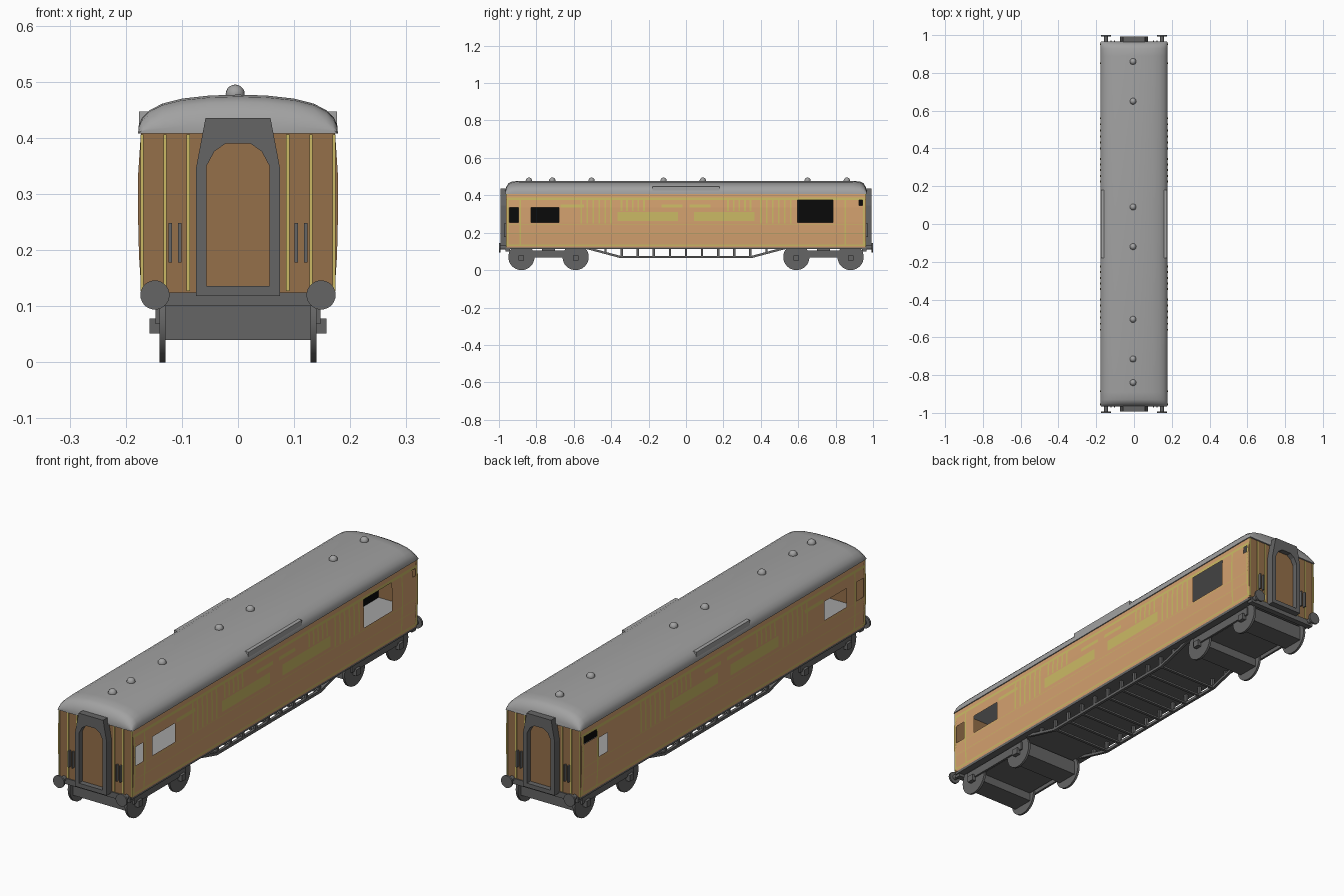
import bpy, bmesh, math
from mathutils import Matrix, Vector

if "Cube" in bpy.data.objects:
    bpy.data.objects.remove(bpy.data.objects["Cube"])


def mat(name, r, g, b):
    m = bpy.data.materials.new(name)
    m.diffuse_color = (r, g, b, 1)
    m.use_nodes = True
    m.node_tree.nodes["Principled BSDF"].inputs["Base Color"].default_value = m.diffuse_color
    return m


TAN = mat("side_tan", .66, .36, .16)
BROWN = mat("end_brown", .30, .16, .068)
YELLOW = mat("trim_yellow", .60, .49, .13)
DARK = mat("dark_grey", .13, .13, .13)
ROOF = mat("roof_grey", .36, .36, .36)
BLACK = mat("interior_black", .003, .003, .003)


def finish(name, bm, m, normals=True, smooth=False):
    if normals:
        bmesh.ops.recalc_face_normals(bm, faces=bm.faces[:])
    me = bpy.data.meshes.new(name)
    bm.to_mesh(me)
    bm.free()
    me.materials.append(m)
    ob = bpy.data.objects.new(name, me)
    bpy.context.collection.objects.link(ob)
    if smooth:
        bpy.context.view_layer.objects.active = ob
        ob.select_set(True)
        bpy.ops.object.shade_smooth_by_angle(angle=math.radians(35))
        ob.select_set(False)
    return ob


def box(bm, x0, x1, y0, y1, z0, z1):
    M = Matrix.Translation(((x0 + x1) / 2, (y0 + y1) / 2, (z0 + z1) / 2)) @ \
        Matrix.Diagonal((abs(x1 - x0), abs(y1 - y0), abs(z1 - z0), 1))
    bmesh.ops.create_cube(bm, size=1, matrix=M)


def cyl(bm, c, r, depth, axis, n=28):
    R = Matrix.Rotation(math.pi / 2, 4, 'Y' if axis == 'x' else 'X')
    bmesh.ops.create_cone(bm, cap_ends=True, segments=n, radius1=r, radius2=r,
                          depth=depth, matrix=Matrix.Translation(c) @ R)


def prism_y(bm, pts, y0, y1):
    """Extrude an x-z outline along y."""
    f = bm.faces.new([bm.verts.new((x, y0, z)) for x, z in pts])
    r = bmesh.ops.extrude_face_region(bm, geom=[f])
    bmesh.ops.translate(bm, vec=(0, y1 - y0, 0),
                        verts=[v for v in r["geom"] if isinstance(v, bmesh.types.BMVert)])


# Bowed body section: (z, half width)
SECTION = [(.122, .172), (.19, .1765), (.255, .178), (.335, .178), (.41, .173)]


def half_width(z):
    for (a, wa), (b, wb) in zip(SECTION, SECTION[1:]):
        if z <= b:
            return wa + (wb - wa) * (z - a) / (b - a)
    return SECTION[-1][1]


def side_patch(bm, s, y0, y1, z0, z1, off=0.0):
    zs = [z0] + [z for z, _ in SECTION if z0 < z < z1] + [z1]
    for a, b in zip(zs, zs[1:]):
        q = [(y0, a), (y1, a), (y1, b), (y0, b)]
        if s < 0:
            q.reverse()
        bm.faces.new([bm.verts.new((s * (half_width(z) + off), y, z)) for y, z in q])


# Side walls with window openings (y0, y1, z0, z1)
common = [(-.95, -.895, .255, .335), (-.83, -.68, .255, .335)]
windows = {1: common + [(.595, .785, .255, .375), (.925, .95, .345, .375)],
           -1: common + [(.785, .84, .255, .335), (.85, .94, .345, .375)]}
for s, wins in windows.items():
    bm = bmesh.new()
    ys = sorted({-.96, .96} | {v for w in wins for v in w[:2]})
    zs = sorted({z for z, _ in SECTION} | {v for w in wins for v in w[2:]})
    for y0, y1 in zip(ys, ys[1:]):
        for z0, z1 in zip(zs, zs[1:]):
            cy, cz = (y0 + y1) / 2, (z0 + z1) / 2
            if not any(a < cy < b and c < cz < d for a, b, c, d in wins):
                side_patch(bm, s, y0, y1, z0, z1)
    bmesh.ops.remove_doubles(bm, verts=bm.verts[:], dist=1e-5)
    finish("side_wall_right" if s > 0 else "side_wall_left", bm, TAN, normals=False)

# Interior partition behind the windows, and floor
bm = bmesh.new()
box(bm, -.003, .003, -.955, .955, .13, .43)
finish("interior_partition", bm, BLACK)
bm = bmesh.new()
box(bm, -.168, .168, -.955, .955, .2, .205)
finish("interior_floor", bm, ROOF)

# Yellow beading on the sides: outline, panel bars and nameboards
bm = bmesh.new()
for s in (1, -1):
    for z0, z1 in [(.376, .388), (.13, .137)]:
        side_patch(bm, s, -.957, .957, z0, z1, .0015)
    for z in (.196, .245):
        side_patch(bm, s, -.957, .957, z, z + .002, .0015)
    for y in (-.953, -.885, .852, .951):
        side_patch(bm, s, y - .004, y + .004, .137, .38, .002)
    for k in (-1, 1):
        side_patch(bm, s, .205 * k - .162, .205 * k + .162, .263, .31, .0025)
        for i in range(6):
            y = k * (.40 + .032 * i)
            side_patch(bm, s, y - .005, y + .005, .25, .376, .002)
        for i in range(5):
            y = k * (.225 + .03 * i)
            side_patch(bm, s, y - .005, y + .005, .315, .376, .002)
        side_patch(bm, s, *sorted((k * .02, k * .13)), .335, .35, .002)
    side_patch(bm, s, -.67, -.545, .335, .35, .002)
finish("side_beading", bm, YELLOW, normals=False)

# End walls, beading and handrails
outline = [(w, z) for z, w in SECTION] + [(-w, z) for z, w in reversed(SECTION)]
bm, trim, rail = bmesh.new(), bmesh.new(), bmesh.new()
for s in (1, -1):
    prism_y(bm, outline, s * .945, s * .96)
    for k in (1, -1):
        for x in (.0885, .13, .171):
            box(trim, k * (x - .003), k * (x + .003), s * .955, s * .963, .127, .406)
        box(rail, k * .121 - .003, k * .121 + .003, s * .96, s * .972, .178, .248)
        box(rail, k * .104 - .003, k * .104 + .003, s * .96, s * .972, .178, .248)
finish("end_walls", bm, BROWN)
finish("end_beading", trim, YELLOW)
finish("end_handrails", rail, DARK)

# Gangway frames with arched doors
outer = [(.075, .118), (.075, .345), (.058, .435), (-.058, .435), (-.075, .345), (-.075, .118)]
inner = [(.056, .136), (.056, .35), (.042, .376), (.022, .39),
         (-.022, .39), (-.042, .376), (-.056, .35), (-.056, .136)]
frame, door = bmesh.new(), bmesh.new()
for s in (1, -1):
    prism_y(door, inner, s * .958, s * .97)
    loops = [[frame.verts.new((x, s * y, z)) for x, z in pts]
             for pts, y in ((outer, .955), (outer, .993), (inner, .993), (inner, .958))]
    for a, b in ((loops[0], loops[1]), (loops[2], loops[3])):
        for i in range(len(a)):
            j = (i + 1) % len(a)
            frame.faces.new((a[i], a[j], b[j], b[i]))
    edges = [frame.edges.get((l[i], l[(i + 1) % len(l)])) for l in loops[1:3] for i in range(len(l))]
    bmesh.ops.triangle_fill(frame, use_beauty=True, edges=edges)
finish("gangway_frames", frame, DARK)
finish("gangway_doors", door, BROWN)

# Domed roof lofted along y: (y, height factor, width factor)
half = [(.178, .408), (.177, .422), (.171, .436), (.158, .449),
        (.135, .461), (.10, .470), (.05, .4755), (0, .477)]
profile = half + [(-x, z) for x, z in half[-2::-1]]
stations = [(.967, .22, .985), (.962, .5, .99), (.95, .8, 1), (.93, .95, 1), (.89, 1, 1)]
stations = [(-y, h, w) for y, h, w in stations] + stations[::-1]
bm = bmesh.new()
rings = [[bm.verts.new((x * w, y, .408 + (z - .408) * h)) for x, z in profile] for y, h, w in stations]
for a, b in zip(rings, rings[1:]):
    for i in range(len(a)):
        j = (i + 1) % len(a)
        bm.faces.new((a[i], a[j], b[j], b[i]))
bm.faces.new(rings[0])
bm.faces.new(rings[-1])
finish("roof", bm, ROOF, smooth=True)

# Raised roof boards and dome ventilators
bm = bmesh.new()
for s in (1, -1):
    box(bm, s * .158, s * .176, -.18, .18, .41, .447)
finish("roof_boards", bm, ROOF)
bm = bmesh.new()
for y in (.86, .65, .09, -.12, -.505, -.715, -.84):
    bmesh.ops.create_uvsphere(bm, u_segments=16, v_segments=10, radius=.017,
                              matrix=Matrix.Translation((-.005, y, .478)))
finish("roof_vents", bm, ROOF, smooth=True)

# Underframe with buffer beams
bm = bmesh.new()
box(bm, -.17, .17, -.96, .96, .112, .124)
for s in (1, -1):
    box(bm, -.165, .165, s * .94, s * .965, .1, .124)
finish("underframe", bm, DARK)

# Truss: sloped ties, posts and cross rungs
bm = bmesh.new()
t = .006
for s in (1, -1):
    x0, x1 = s * .135, s * .147
    box(bm, x0, x1, -.35, .35, .064, .076)
    for k in (1, -1):
        v = [bm.verts.new((x, k * y, z)) for x in (x0, x1)
             for y, z in ((.35, .064), (.53, .112), (.53, .124), (.35, .076))]
        bm.faces.new(v[:4])
        bm.faces.new(v[4:])
        for i in range(4):
            j = (i + 1) % 4
            bm.faces.new((v[i], v[j], v[j + 4], v[i + 4]))
    for i in range(11):
        y = (i - 5) * .086
        box(bm, x0, x1, y - t, y + t, .07 if abs(y) < .36 else .092, .113)
for i in range(9):
    y = (i - 4) * .086
    box(bm, -.135, .135, y - t, y + t, .066, .074)
finish("truss_frame", bm, DARK)

# Bogies: central plate, axle blocks, side beams and axle boxes
bm, wheels = bmesh.new(), bmesh.new()
for s in (1, -1):
    box(bm, -.128, .128, s * .60, s * .87, .076, .104)
    box(bm, -.06, .06, s * .70, s * .77, .1, .114)
    for k in (1, -1):
        box(bm, k * .138, k * .147, s * .56, s * .91, .068, .104)
    for y in (.88, .59):
        box(bm, -.13, .13, s * y - .048, s * y + .048, .04, .102)
        for k in (1, -1):
            box(bm, k * .14, k * .158, s * y - .015, s * y + .015, .051, .078)
            cyl(wheels, (k * .1345, s * y, .07), .07, .010, 'x', 32)
finish("bogie_frames", bm, DARK)
finish("wheels", wheels, DARK, smooth=True)

# Buffers
bm = bmesh.new()
for s in (1, -1):
    for k in (1, -1):
        cyl(bm, (k * .148, s * .996, .12), .026, .008, 'y')
        cyl(bm, (k * .148, s * .975, .12), .011, .036, 'y', 16)
finish("buffers", bm, DARK, smooth=True)
